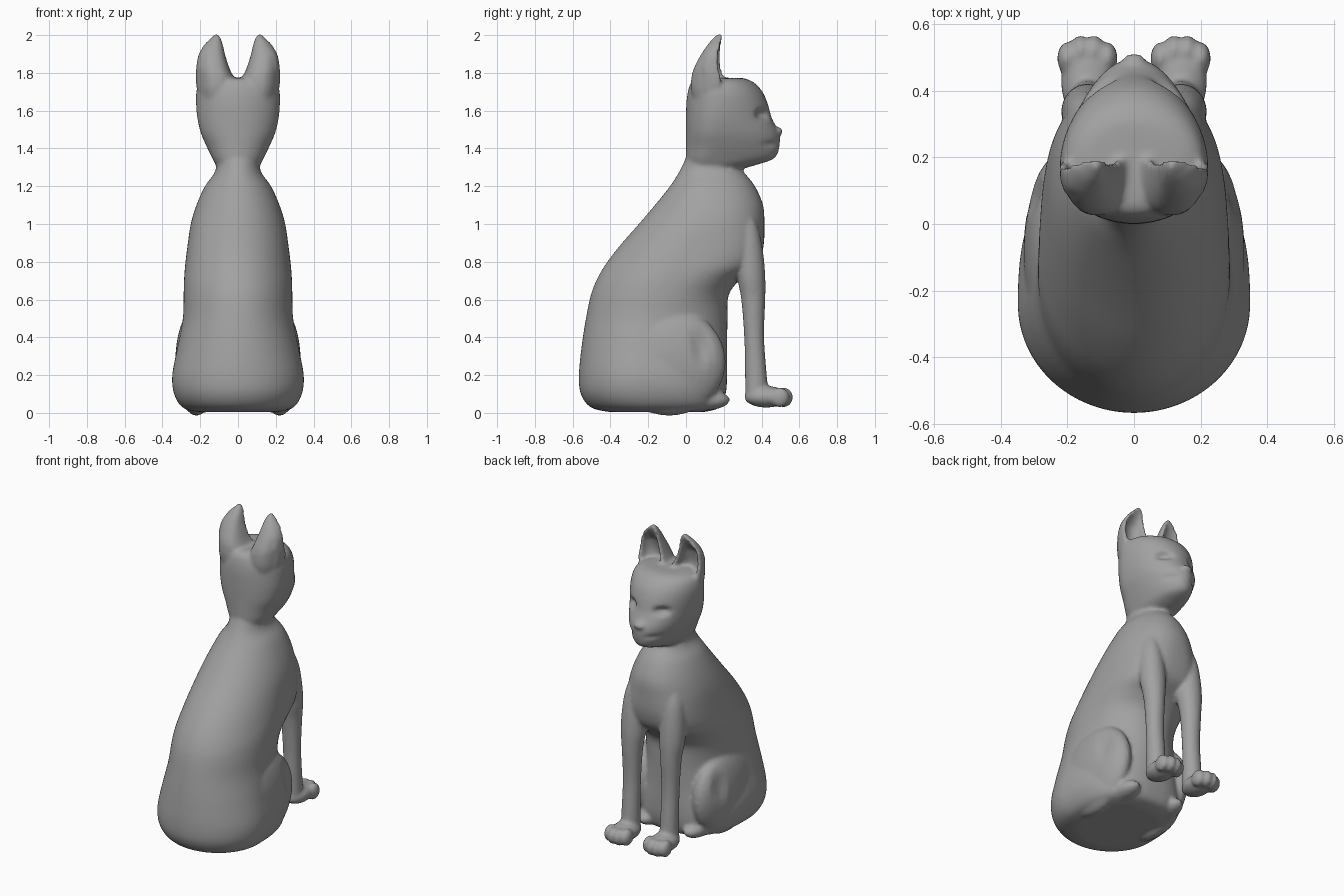
import bpy, bmesh, math
from mathutils import Vector, Matrix

if "Cube" in bpy.data.objects:
    bpy.data.objects.remove(bpy.data.objects["Cube"])

bm = bmesh.new()


def spline(rows, steps=8):
    """Catmull-Rom interpolation of a table of section rows."""
    out = []
    for i in range(len(rows) - 1):
        a, b, c, d = (rows[min(max(k, 0), len(rows) - 1)] for k in (i - 1, i, i + 1, i + 2))
        for s in range(steps):
            t = s / steps
            out.append([0.5 * (2 * q + (r - p) * t + (2 * p - 5 * q + 4 * r - w) * t * t
                               + (3 * q - p - 3 * r + w) * t ** 3)
                        for p, q, r, w in zip(a, b, c, d)])
    return out + [list(rows[-1])]


def power(v, n):
    return math.copysign(abs(v) ** (2 / n), v)


def skin(rings):
    """Closed skin over a stack of rings."""
    loops = [[bm.verts.new(p) for p in ring] for ring in rings]
    n = len(loops[0])
    for a, b in zip(loops, loops[1:]):
        for i in range(n):
            bm.faces.new((a[i], a[(i + 1) % n], b[(i + 1) % n], b[i]))
    bm.faces.new(loops[0][::-1])
    bm.faces.new(loops[-1])


def loft(rows, cx=0.0, n=64, square=None):
    """Rows are z, back y, widest y, front y, half width; square(z) fills the front corners."""
    rings = []
    for z, back, mid, front, hw in spline(rows):
        ring = []
        for k in range(n):
            a = 2 * math.pi * k / n
            c, s = math.cos(a), math.sin(a)
            r = (front - mid) if s > 0 else (mid - back)
            e = square(z) if square and s > 0 else 2.0
            ring.append((cx + hw * power(c, e), mid + r * power(s, e), z))
        rings.append(ring)
    skin(rings)


def blob(loc, radii):
    m = Matrix.Translation(loc) @ Matrix.Diagonal((*radii, 1))
    bmesh.ops.create_uvsphere(bm, u_segments=32, v_segments=20, radius=1, matrix=m)


def ear(side):
    """Cupped shell, open to the front. Rows are z, inner x, outer x, back y, front y."""
    rows = [(1.6, .04, .195, .06, .18), (1.7, .02, .216, .028, .19), (1.77, .022, .224, .028, .2),
            (1.82, .043, .222, .04, .187), (1.89, .066, .212, .075, .183),
            (1.95, .08, .18, .115, .187), (1.985, .092, .145, .145, .19), (2.004, .105, .125, .165, .19)]
    rings = []
    for z, xi, xo, back, front in spline(rows):
        cx, hw, d = (xi + xo) / 2, (xo - xi) / 2, front - back
        cup = .5 * min(1, max(0, (1.99 - z) / .1))
        arc = [math.pi * k / 20 for k in range(21)]
        ring = []
        for t in arc:
            e = 2.9 if t > math.pi / 2 else 2.0
            ring.append((cx + hw * power(math.cos(t), e), front - d * power(math.sin(t), e), z))
        ring += [(cx + hw * .75 * math.cos(t), front - d * cup * math.sin(t), z) for t in arc[::-1]]
        # the rim leans back towards the outside of the head
        rings.append([(side * x, y - .3 * max(0, x - .16) * (y > .1), z) for x, y, z in ring])
    skin(rings)


def dent(center, radii, push):
    """Soft local push of the surface."""
    c, push = Vector(center), Vector(push)
    for v in bm.verts:
        q = sum(((v.co[i] - c[i]) / radii[i]) ** 2 for i in range(3))
        if q < 1:
            v.co += push * (1 - q) ** 2


# Torso, from the seat up to the neck; squarer across the shoulders and hind feet
loft([(.005, -.41, -.2, .10, .22), (.03, -.505, -.22, .18, .295), (.1, -.557, -.24, .21, .338),
      (.2, -.567, -.24, .218, .348), (.35, -.553, -.22, .218, .32), (.5, -.53, -.18, .22, .292),
      (.62, -.505, -.14, .225, .288), (.7, -.475, -.1, .28, .286), (.78, -.43, -.04, .375, .28),
      (.88, -.355, .02, .41, .268), (1.0, -.25, .09, .415, .25), (1.1, -.165, .12, .408, .22),
      (1.2, -.085, .13, .365, .175), (1.27, -.04, .13, .31, .125), (1.33, -.01, .13, .26, .11),
      (1.4, .02, .14, .25, .1)],
     square=lambda z: 2.1 + .7 * max(math.exp(-((z - .82) / .17) ** 2), math.exp(-(z / .25) ** 2)))

# Head
loft([(1.28, .02, .12, .25, .09), (1.315, .005, .13, .38, .118), (1.35, 0, .13, .47, .137),
      (1.41, 0, .15, .495, .166), (1.48, 0, .15, .493, .196), (1.56, 0, .16, .455, .215),
      (1.64, .002, .17, .432, .222), (1.70, .01, .17, .405, .22), (1.745, .025, .18, .365, .2),
      (1.768, .05, .2, .32, .15), (1.774, .1, .2, .28, .07)])

# Nose
blob((0, .488, 1.49), (.035, .024, .024))

for s in (-1, 1):
    ear(s)
    # Haunch and hind foot
    blob((s * .22, -.09, .27), (.112, .3, .285))
    blob((s * .165, .085, .068), (.075, .148, .056))
    # Front leg, tapering into the shoulder
    loft([(.06, .315, .37, .44, .06), (.2, .312, .37, .428, .056), (.4, .308, .36, .414, .055),
          (.6, .292, .355, .42, .064), (.72, .27, .34, .42, .078), (.84, .255, .33, .41, .076),
          (.96, .25, .32, .388, .062), (1.06, .27, .31, .35, .03)], cx=s * .14, n=32)
    # Paw with four toes
    blob((s * .14, .425, .085), (.08, .117, .057))
    for dx, y in ((-.06, .497), (-.021, .517), (.021, .517), (.06, .497)):
        blob((s * .14 + dx, y, .082), (.031, .05, .053))

# Eye sockets, mouth line and hollow of the knee
for s in (-1, 1):
    dent((s * .11, .41, 1.58), (.075, .08, .04), (-s * .015, -.03, 0))
    dent((s * .08, .45, 1.425), (.09, .09, .02), (-s * .006, -.012, 0))
    dent((s * .3, .08, .35), (.1, .07, .13), (-s * .022, 0, 0))

bmesh.ops.recalc_face_normals(bm, faces=bm.faces)
mesh = bpy.data.meshes.new("sitting_cat")
bm.to_mesh(mesh)
bm.free()
cat = bpy.data.objects.new("sitting_cat", mesh)
bpy.context.collection.objects.link(cat)

# Dark grey stone
stone = bpy.data.materials.new("dark_grey")
stone.diffuse_color = (.36, .36, .36, 1)
stone.use_nodes = True
stone.node_tree.nodes["Principled BSDF"].inputs["Base Color"].default_value = stone.diffuse_color
mesh.materials.append(stone)

# Fuse all parts into one smooth skin
fuse = cat.modifiers.new("fuse", 'REMESH')
fuse.mode = 'VOXEL'
fuse.voxel_size = 0.011
fuse.use_smooth_shade = True
soft = cat.modifiers.new("soften", 'SMOOTH')
soft.factor = 0.5
soft.iterations = 6
